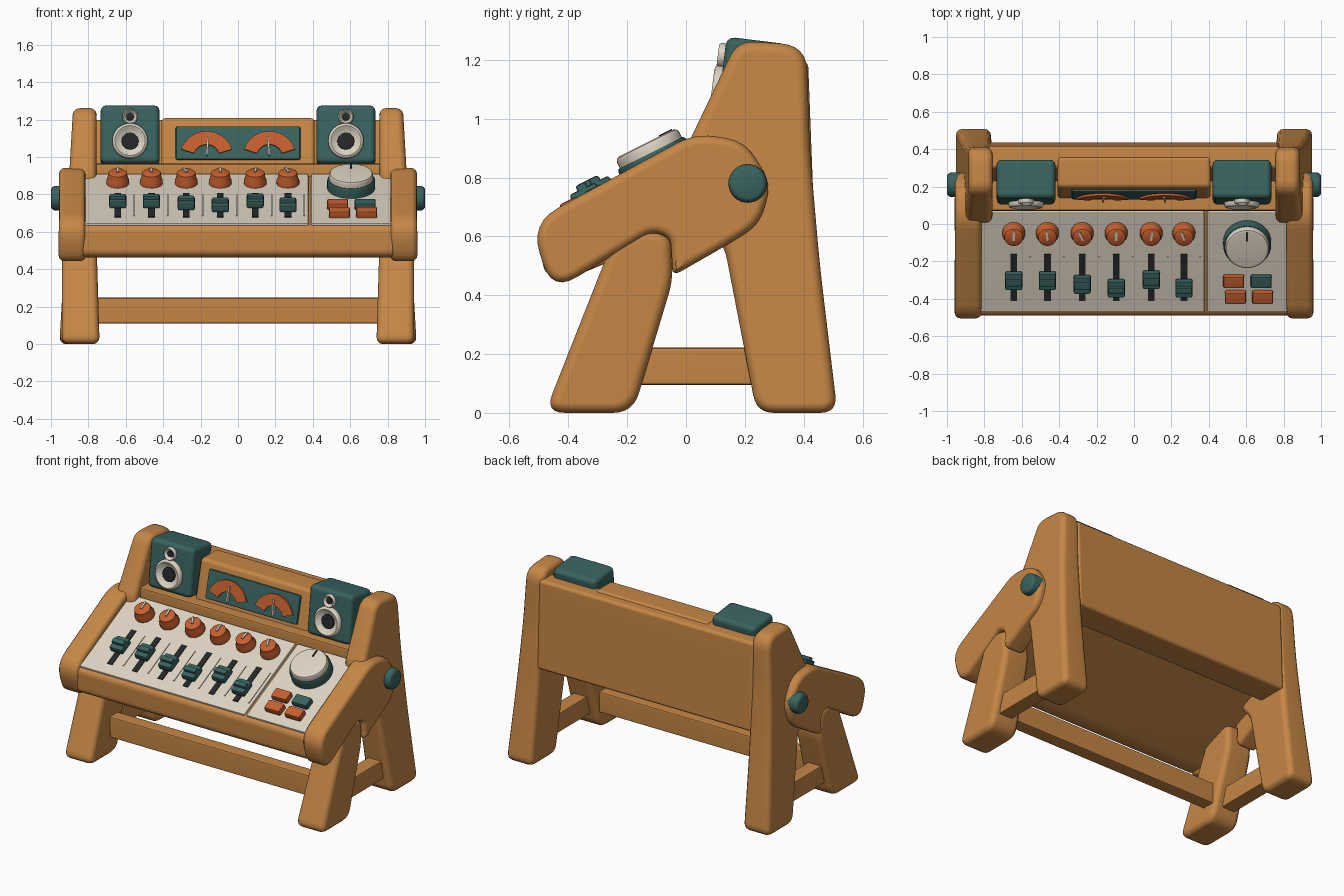
import bpy, bmesh, math
from mathutils import Matrix, Vector

if "Cube" in bpy.data.objects:
    bpy.data.objects.remove(bpy.data.objects["Cube"])

def material(name, c):
    m = bpy.data.materials.new(name)
    m.diffuse_color = (*c, 1)
    m.use_nodes = True
    m.node_tree.nodes["Principled BSDF"].inputs["Base Color"].default_value = m.diffuse_color
    return m

WOOD = material("warm_wood", (0.56, 0.24, 0.06))
TEAL = material("dark_teal", (0.04, 0.125, 0.115))
CREAM = material("cream", (0.72, 0.65, 0.54))
ORANGE = material("burnt_orange", (0.56, 0.115, 0.028))
DARK = material("charcoal", (0.018, 0.021, 0.023))
ID = Matrix.Identity(4)
MIRROR = Matrix.Scale(-1, 4, (1, 0, 0))
T, R = Matrix.Translation, Matrix.Rotation

def finish(name, bm, mat, bev=0.0, M=ID, segs=3):
    bmesh.ops.remove_doubles(bm, verts=bm.verts, dist=1e-5)
    bmesh.ops.transform(bm, matrix=M, verts=bm.verts)
    bmesh.ops.recalc_face_normals(bm, faces=bm.faces)
    if bev:
        edges = [e for e in bm.edges if e.calc_face_angle(0) > 0.6]
        bmesh.ops.bevel(bm, geom=edges, offset=bev, segments=segs, profile=0.5,
                        affect='EDGES', clamp_overlap=False)
    me = bpy.data.meshes.new(name)
    bm.to_mesh(me)
    bm.free()
    me.materials.append(mat)
    me.shade_smooth()
    me.set_sharp_from_angle(angle=math.radians(40))
    ob = bpy.data.objects.new(name, me)
    bpy.context.collection.objects.link(ob)
    ob.modifiers.new("weighted", 'WEIGHTED_NORMAL').keep_sharp = True
    return ob

def rounded(pts, n=6):
    # each point is (y, z) or (y, z, cut length of the rounded corner)
    out = []
    for i, p in enumerate(pts):
        P = Vector(p[:2])
        if len(p) == 2:
            out.append(P)
            continue
        a = P + (Vector(pts[i - 1][:2]) - P).normalized() * p[2]
        b = P + (Vector(pts[(i + 1) % len(pts)][:2]) - P).normalized() * p[2]
        for k in range(n + 1):
            t = k / n
            out.append(a * (1 - t) ** 2 + P * 2 * t * (1 - t) + b * t * t)
    return out

def prism(name, pts, x0, x1, mat, bev=0.0, M=ID, lean=(0, 0), segs=3):
    bm = bmesh.new()
    prof = rounded(pts)
    a = [bm.verts.new((x0 + lean[0] * p.y, p.x, p.y)) for p in prof]
    b = [bm.verts.new((x1 + lean[1] * p.y, p.x, p.y)) for p in prof]
    bm.faces.new(a)
    bm.faces.new(b)
    for i in range(len(prof)):
        j = (i + 1) % len(prof)
        bm.faces.new((a[i], a[j], b[j], b[i]))
    return finish(name, bm, mat, bev, M, segs)

def box(name, lo, hi, mat, bev=0.0, M=ID, segs=2):
    pts = [(lo[1], lo[2]), (hi[1], lo[2]), (hi[1], hi[2]), (lo[1], hi[2])]
    return prism(name, pts, lo[0], hi[0], mat, bev, M, segs=segs)

def lathe(name, prof, mat, M=ID, n=32):
    # revolve (radius, height) points round local z
    bm = bmesh.new()
    rings = [[bm.verts.new((r * math.cos(2 * math.pi * k / n), r * math.sin(2 * math.pi * k / n), z))
              for k in range(n)] for r, z in prof]
    for p, q in zip(rings, rings[1:]):
        for k in range(n):
            j = (k + 1) % n
            bm.faces.new((p[k], p[j], q[j], q[k]))
    bmesh.ops.remove_doubles(bm, verts=bm.verts, dist=1e-5)
    return finish(name, bm, mat, 0, M)

# side frames: rear post, front leg, outer arm, stretcher, pivot bolt
POST = [(0.24, 0.0, 0.06), (0.515, 0.0, 0.06), (0.455, 0.5, 0.1), (0.42, 0.9, 0.1), (0.41, 1.25, 0.09),
        (0.175, 1.265, 0.06), (0.0, 0.9, 0.05), (0.05, 0.65, 0.05), (0.13, 0.57, 0.05)]
LEG = [(-0.48, 0.0, 0.07), (-0.18, 0.0, 0.07), (-0.045, 0.45, 0.05), (-0.05, 0.6, 0.04),
       (-0.14, 0.63, 0.04), (-0.255, 0.57, 0.04)]
ARM = [(-0.53, 0.645, 0.11), (-0.455, 0.41, 0.1), (-0.11, 0.62, 0.04), (-0.052, 0.59, 0.025),
       (-0.045, 0.465, 0.03), (0.13, 0.565, 0.06), (0.25, 0.64, 0.06), (0.29, 0.78, 0.06),
       (0.2, 0.925, 0.07), (0.03, 0.95, 0.07)]
for side, M in (("right", ID), ("left", MIRROR)):
    prism(side + "_rear_post", POST, 0.765, 0.955, WOOD, 0.035, M, (-0.008, -0.058))
    prism(side + "_front_leg", LEG, 0.74, 0.942, WOOD, 0.035, M, (0.03, 0))
    prism(side + "_arm", ARM, 0.815, 0.962, WOOD, 0.03, M, (0, -0.006))
    box(side + "_stretcher", (0.8, -0.22, 0.095), (0.9, 0.34, 0.222), WOOD, 0.012, M)
    lathe(side + "_pivot_bolt", [(0, 0), (0.066, 0), (0.066, 0.08), (0.06, 0.092), (0.05, 0.1), (0, 0.1)],
          TEAL, M @ T((0.9, 0.21, 0.78)) @ R(math.pi / 2, 4, 'Y'))
box("front_rail", (-0.8, -0.26, 0.11), (0.8, -0.17, 0.248), WOOD, 0.012)

# console body
prism("console_body", [(-0.49, 0.625, 0.03), (-0.485, 0.47, 0.04), (-0.39, 0.46, 0.04),
                       (0.27, 0.73), (0.27, 0.9), (0.06, 0.895)], -0.83, 0.83, WOOD, 0.012)
prism("back_panel", [(0.24, 0.62), (0.437, 0.62), (0.415, 1.195), (0.3, 1.2), (0.21, 0.9)],
      -0.78, 0.78, WOOD, 0.02)
box("speaker_shelf", (-0.78, 0.07, 0.87), (0.78, 0.27, 0.965), WOOD, 0.015)
prism("meter_housing", [(0.13, 0.93), (0.195, 1.208), (0.36, 1.208), (0.36, 0.93)],
      -0.41, 0.41, WOOD, 0.022)

# meter plate with two arc gauges
MET = T((0, 0.135, 0.95)) @ R(math.radians(-13), 4, 'X')
box("meter_plate", (-0.333, -0.014, 0.035), (0.333, 0.03, 0.218), TEAL, 0.01, MET)
for sx, nm in ((-1, "left"), (1, "right")):
    arc = []
    for r, ks in ((0.143, range(13)), (0.07, range(12, -1, -1))):
        for k in ks:
            a = math.radians(18 + 144 * k / 12)
            arc.append((r * math.cos(a), r * math.sin(a)))
    C = MET @ T((sx * 0.168, 0, 0.045))
    prism(nm + "_gauge_arc", arc, -0.026, -0.01, ORANGE, 0, C @ R(math.pi / 2, 4, 'Z'))
    box(nm + "_gauge_needle", (-0.005, -0.034, 0.01), (0.005, -0.012, 0.11), CREAM, 0,
        C @ R(math.radians(4 * -sx), 4, 'Y'))

# speakers
RING = [(1, 0), (1, 0.6), (0.94, 0.9), (0.85, 1), (0.76, 0.85), (0.5, 0.25), (0, 0.25)]
for sx, nm in ((-1, "left"), (1, "right")):
    S = T((sx * 0.577, 0.1, 0.968)) @ R(math.radians(-7), 4, 'X')
    box(nm + "_speaker", (-0.157, 0, 0), (0.157, 0.21, 0.313), TEAL, 0.028, S, 3)
    for part, z, r, d in (("woofer", 0.118, 0.095, 0.032), ("tweeter", 0.248, 0.042, 0.026)):
        F = S @ T((0, 0.004, z)) @ R(math.pi / 2, 4, 'X')
        lathe(f"{nm}_{part}_ring", [(r * a, d * b) for a, b in RING], CREAM, F)
        lathe(f"{nm}_{part}_cone", [(0.5 * r, 0.1 * d), (0.48 * r, 0.5 * d), (0, 0.6 * d)], DARK, F, 12)

# sloped control surface
SLOPE = math.atan(0.5)
def deck(x, y):
    return T((x, y, 0.645 + 0.5 * (y + 0.475))) @ R(SLOPE, 4, 'X')
LEN = 0.535 / math.cos(SLOPE)
box("mixer_panel", (-0.82, 0, -0.04), (0.378, LEN, 0), CREAM, 0.01, deck(0, -0.475))
box("dial_panel", (0.39, 0, -0.04), (0.82, LEN, 0), CREAM, 0.01, deck(0, -0.475))

XS = [-0.643, -0.463, -0.277, -0.095, 0.092, 0.267]
YS = [-0.29, -0.29, -0.31, -0.33, -0.285, -0.33]
TURN = [0, 6, 25, 0, -8, 20]
KNOB = [(0, 0), (0.061, 0), (0.061, 0.018), (0.055, 0.03), (0.05, 0.062), (0.04, 0.07), (0, 0.07)]
for i, (x, y, t) in enumerate(zip(XS, YS, TURN)):
    K = deck(x, -0.045) @ R(math.radians(t), 4, 'Z')
    lathe(f"knob_{i}", KNOB, ORANGE, K, 20)
    box(f"knob_pointer_{i}", (-0.006, -0.012, 0.05), (0.006, 0.042, 0.077), CREAM, 0, K)
    box(f"slider_slot_{i}", (-0.018, -0.14, -0.01), (0.018, 0.14, 0.005), DARK, 0, deck(x, -0.285))
    box(f"slider_cap_{i}", (-0.046, -0.05, 0.008), (0.046, 0.05, 0.05), TEAL, 0.01, deck(x, y))
    box(f"slider_grip_{i}", (-0.044, -0.018, 0.03), (0.044, 0.018, 0.068), TEAL, 0.008, deck(x, y))
    box(f"channel_divider_{i}", (-0.004, -0.125, -0.01), (0.004, 0.125, 0.005), CREAM, 0,
        deck(x + 0.088, -0.285))

# big dial and buttons
D = deck(0.605, -0.095)
lathe("dial_base", [(0, 0), (0.128, 0), (0.128, 0.045), (0.122, 0.055), (0, 0.055)], TEAL, D, 40)
lathe("dial_top", [(0.118, 0.05), (0.118, 0.078), (0.112, 0.088), (0.1, 0.092), (0, 0.092)], CREAM, D, 40)
box("dial_mark", (-0.005, 0.05, 0.085), (0.005, 0.1, 0.096), DARK, 0, D)
for i, (x, y, m) in enumerate(((0.533, -0.3, ORANGE), (0.68, -0.3, TEAL),
                               (0.542, -0.385, ORANGE), (0.688, -0.385, ORANGE))):
    box(f"pad_button_{i}", (-0.056, -0.035, -0.01), (0.056, 0.035, 0.036), m, 0.01, deck(x, y))
